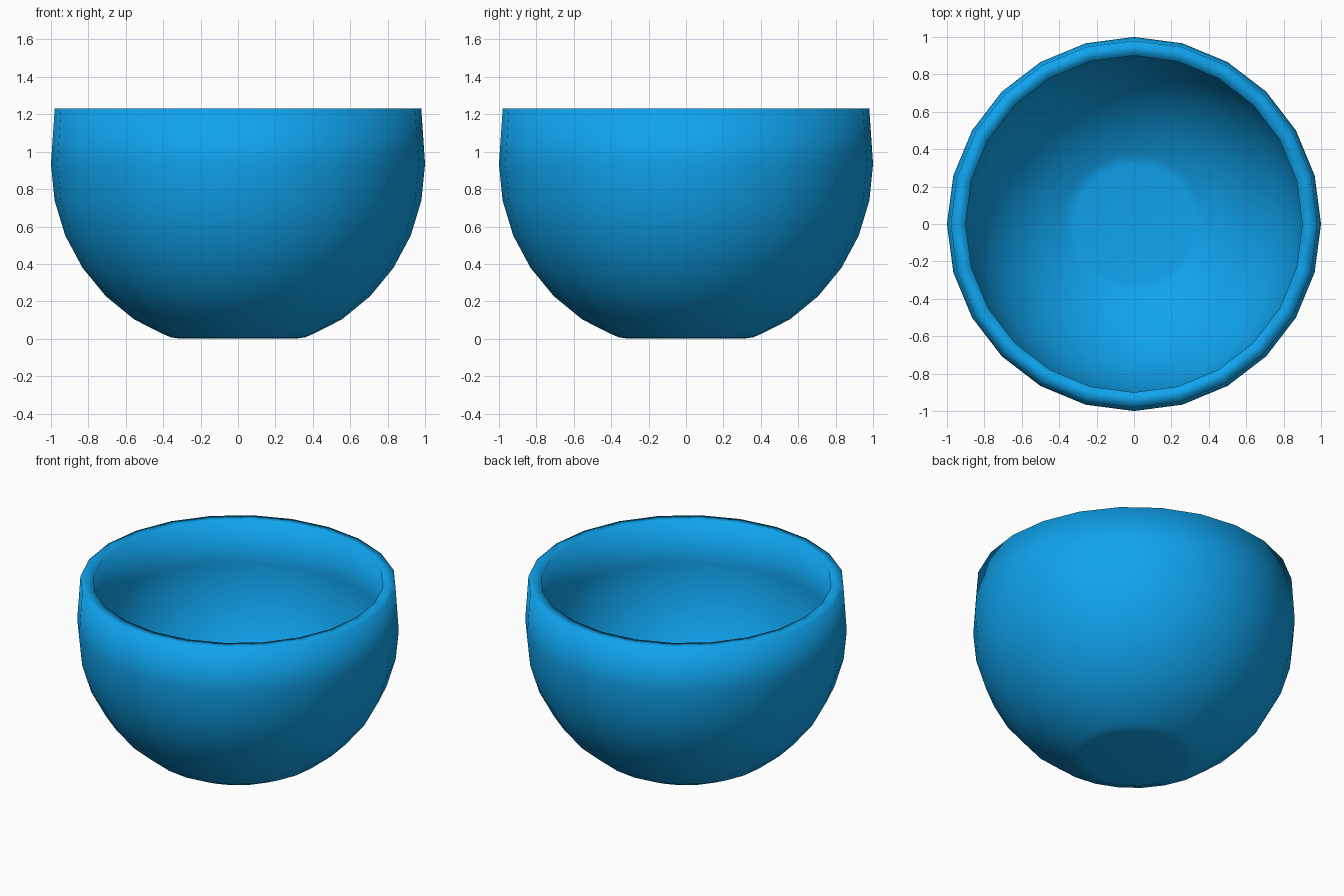
import bpy, bmesh, math

if "Cube" in bpy.data.objects:
    bpy.data.objects.remove(bpy.data.objects["Cube"])

SIDES = 24
WALL = 0.08
CENTRE_Z = 0.935
STEP = math.radians(11.25)


def arc(radius):
    # lower part of the bowl, from near the foot up to the widest ring
    return [(radius * math.cos(k * STEP), CENTRE_Z - radius * math.sin(k * STEP))
            for k in range(5, -1, -1)]


# Outer skin, rim, then inner skin back down to the floor
outer = [(0.0, 0.0), (0.32, 0.002), (0.36, 0.008), (0.40, 0.025)] + arc(1.0) + [(0.98, 1.23)]
inner = [(0.0, WALL), (0.32, WALL + 0.002), (0.35, WALL + 0.007),
         (0.38, WALL + 0.02)] + arc(1.0 - WALL) + [(0.90, 1.23)]
profile = outer + inner[::-1]

# Revolve the profile
bm = bmesh.new()
verts = [bm.verts.new((r, 0, z)) for r, z in profile]
edges = [bm.edges.new(pair) for pair in zip(verts, verts[1:])]
bmesh.ops.spin(bm, geom=verts + edges, cent=(0, 0, 0), axis=(0, 0, 1),
               angle=math.tau, steps=SIDES)
bmesh.ops.remove_doubles(bm, verts=bm.verts, dist=0.0005)
bmesh.ops.recalc_face_normals(bm, faces=bm.faces)
for f in bm.faces:
    f.smooth = True

mesh = bpy.data.meshes.new("bowl")
bm.to_mesh(mesh)
bm.free()
bowl = bpy.data.objects.new("bowl", mesh)
bpy.context.collection.objects.link(bowl)

# Blue glaze
glaze = bpy.data.materials.new("blue_glaze")
glaze.diffuse_color = (0.005, 0.37, 0.85, 1)
glaze.use_nodes = True
glaze.node_tree.nodes["Principled BSDF"].inputs["Base Color"].default_value = glaze.diffuse_color
mesh.materials.append(glaze)
